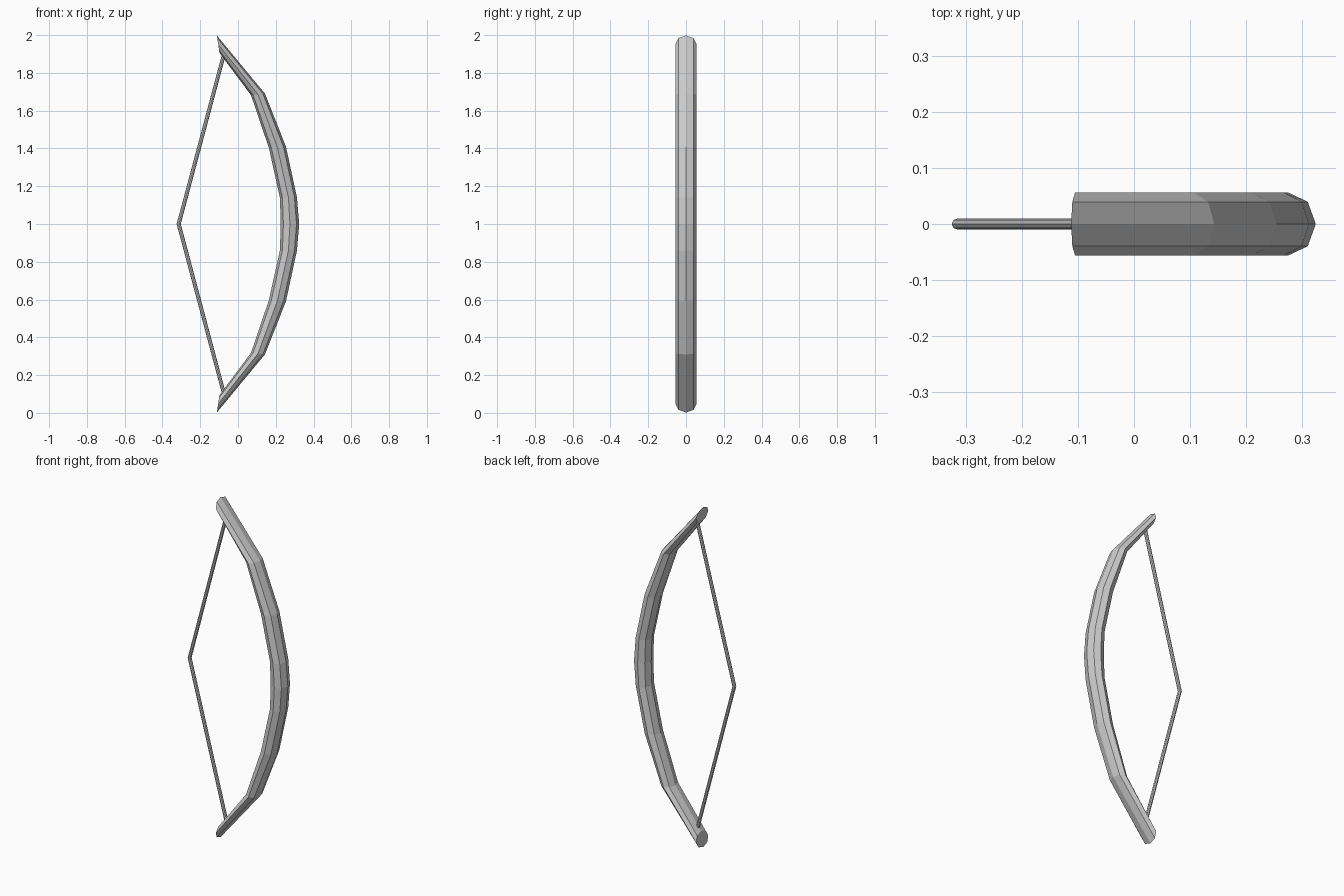
import bpy, bmesh
from math import sin, cos, pi

if "Cube" in bpy.data.objects:
    bpy.data.objects.remove(bpy.data.objects["Cube"])

SIDES = 8


def loft(name, stations, width):
    """Loft octagonal rings; station = (x, z, out_x, out_z) with width the half-size in y."""
    bm = bmesh.new()
    rings = []
    for x, z, ox, oz in stations:
        rings.append([bm.verts.new((x + ox * cos(a), width * sin(a), z + oz * cos(a)))
                      for a in (2 * pi * i / SIDES for i in range(SIDES))])
    for r, s in zip(rings, rings[1:]):
        for i in range(SIDES):
            j = (i + 1) % SIDES
            bm.faces.new((r[i], r[j], s[j], s[i]))
    bm.faces.new(rings[0])
    bm.faces.new(rings[-1])
    bmesh.ops.recalc_face_normals(bm, faces=bm.faces)
    mesh = bpy.data.meshes.new(name)
    bm.to_mesh(mesh)
    bm.free()
    obj = bpy.data.objects.new(name, mesh)
    bpy.context.collection.objects.link(obj)
    return obj


def mirrored(half):
    """Complete an upper half (middle first) with its reflection about z = 1."""
    lower = [(x, 2 - z, ox, -oz) for x, z, ox, oz in half[1:]]
    return lower[::-1] + half


# Curved bow stave, with the ends cut nearly upright
loft("bow_limb", mirrored([
    (0.275, 1.0, 0.049, 0.0),
    (0.267, 1.14, 0.045, 0.001),
    (0.209, 1.405, 0.045, 0.004),
    (0.106, 1.686, 0.037, 0.004),
    (-0.105, 1.952, -0.007, 0.046),
]), 0.056)

# Drawn string, its ends sunk into the stave
loft("bow_string", mirrored([
    (-0.314, 1.0, 0.011, 0.0),
    (-0.074, 1.90, 0.010, -0.002),
]), 0.010)
